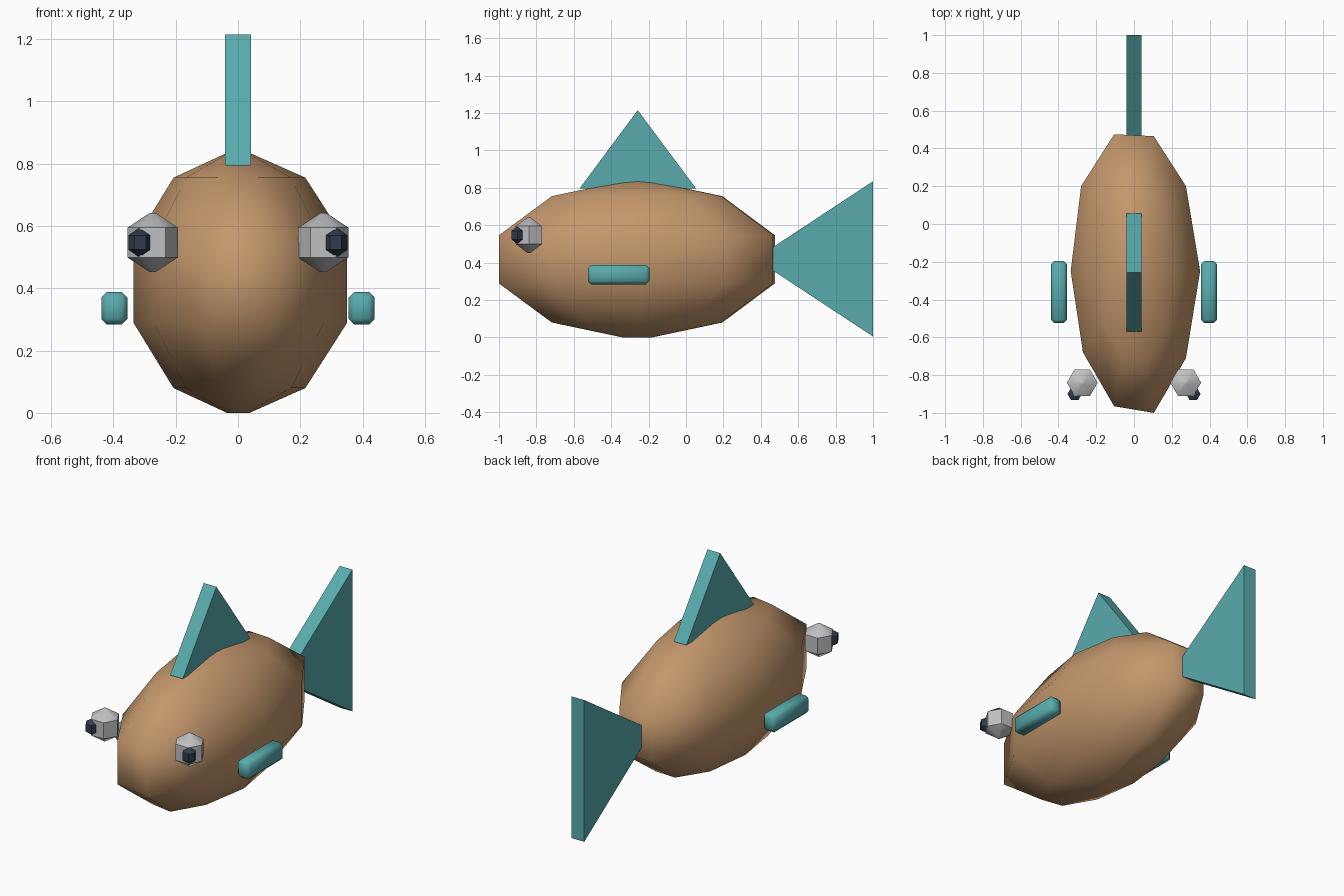
import bpy, bmesh, math

if "Cube" in bpy.data.objects:
    bpy.data.objects.remove(bpy.data.objects["Cube"])


def material(name, rgb):
    m = bpy.data.materials.new(name)
    m.diffuse_color = (*rgb, 1)
    m.use_nodes = True
    m.node_tree.nodes["Principled BSDF"].inputs["Base Color"].default_value = m.diffuse_color
    return m


BROWN = material("brown_body", (0.55, 0.31, 0.15))
TEAL = material("teal_fin", (0.10, 0.41, 0.42))
GREY = material("grey_eye", (0.53, 0.53, 0.55))
DARK = material("dark_pupil", (0.03, 0.045, 0.075))


def finish(name, bm, mat, smooth=None):
    bmesh.ops.recalc_face_normals(bm, faces=bm.faces)
    me = bpy.data.meshes.new(name)
    bm.to_mesh(me)
    bm.free()
    me.materials.append(mat)
    if smooth:
        me.shade_smooth()
        me.set_sharp_from_angle(angle=math.radians(smooth))
    ob = bpy.data.objects.new(name, me)
    bpy.context.collection.objects.link(ob)
    return ob


def ball(name, centre, outline, rz, rings, mat, smooth, cap=0.1):
    """Low-poly ellipsoid: outline scaled on each latitude ring, tiny pole caps."""
    bm = bmesh.new()
    cx, cy, cz = centre
    loops = []
    for i in range(rings + 1):
        t = math.pi * i / rings
        s = max(math.sin(t), cap)
        loops.append([bm.verts.new((cx + x * s, cy + y * s, cz + rz * math.cos(t)))
                      for x, y in outline])
    n = len(outline)
    for a, b in zip(loops, loops[1:]):
        for k in range(n):
            bm.faces.new((a[k], a[(k + 1) % n], b[(k + 1) % n], b[k]))
    bm.faces.new(loops[0])
    bm.faces.new(loops[-1])
    return finish(name, bm, mat, smooth)


def prism(name, profile, half, mat):
    """Side profile (y, z) extruded across x."""
    bm = bmesh.new()
    f = bm.faces.new([bm.verts.new((-half, y, z)) for y, z in profile])
    r = bmesh.ops.extrude_face_region(bm, geom=[f])
    bmesh.ops.translate(bm, vec=(2 * half, 0, 0),
                        verts=[v for v in r["geom"] if isinstance(v, bmesh.types.BMVert)])
    return finish(name, bm, mat)


# Body: ten-sided, slightly uneven outline seen from above
widest = [(0.105, -1.0), (0.275, -0.71), (0.35, -0.25), (0.275, 0.2), (0.105, 0.465),
          (-0.105, 0.475), (-0.28, 0.2), (-0.335, -0.25), (-0.27, -0.68), (-0.105, -0.965)]
k = math.sin(math.radians(72))
ball("body", (0, -0.26, 0.4175), [(x / k, (y + 0.26) / k) for x, y in widest],
     0.4175, 5, BROWN, 60)

# Dorsal and tail fins
prism("dorsal_fin", [(-0.57, 0.795), (0.055, 0.795), (-0.258, 1.215)], 0.041, TEAL)
prism("tail_fin", [(0.37, 0.42), (1.0, 0.005), (1.0, 0.835)], 0.041, TEAL)


def hexagon(r):
    return [(r * math.cos(math.pi * i / 3), r * math.sin(math.pi * i / 3)) for i in range(6)]


for side, s in (("right", 1), ("left", -1)):
    # Eyes and pupils
    ball(side + "_eye", (s * 0.274, -0.84, 0.547), hexagon(0.094), 0.095, 3, GREY, 50)
    ball(side + "_pupil", (s * 0.314, -0.9, 0.547), hexagon(0.044), 0.046, 3, DARK, 50)
    # Pectoral fins: softened bars
    bm = bmesh.new()
    bmesh.ops.create_cube(bm, size=1)
    for v in bm.verts:
        v.co = (s * 0.397 + v.co.x * 0.084, -0.36 + v.co.y * 0.33, 0.336 + v.co.z * 0.104)
    bmesh.ops.bevel(bm, geom=bm.edges[:], offset=0.018, segments=1, affect='EDGES')
    finish(side + "_pectoral_fin", bm, TEAL, 50)
